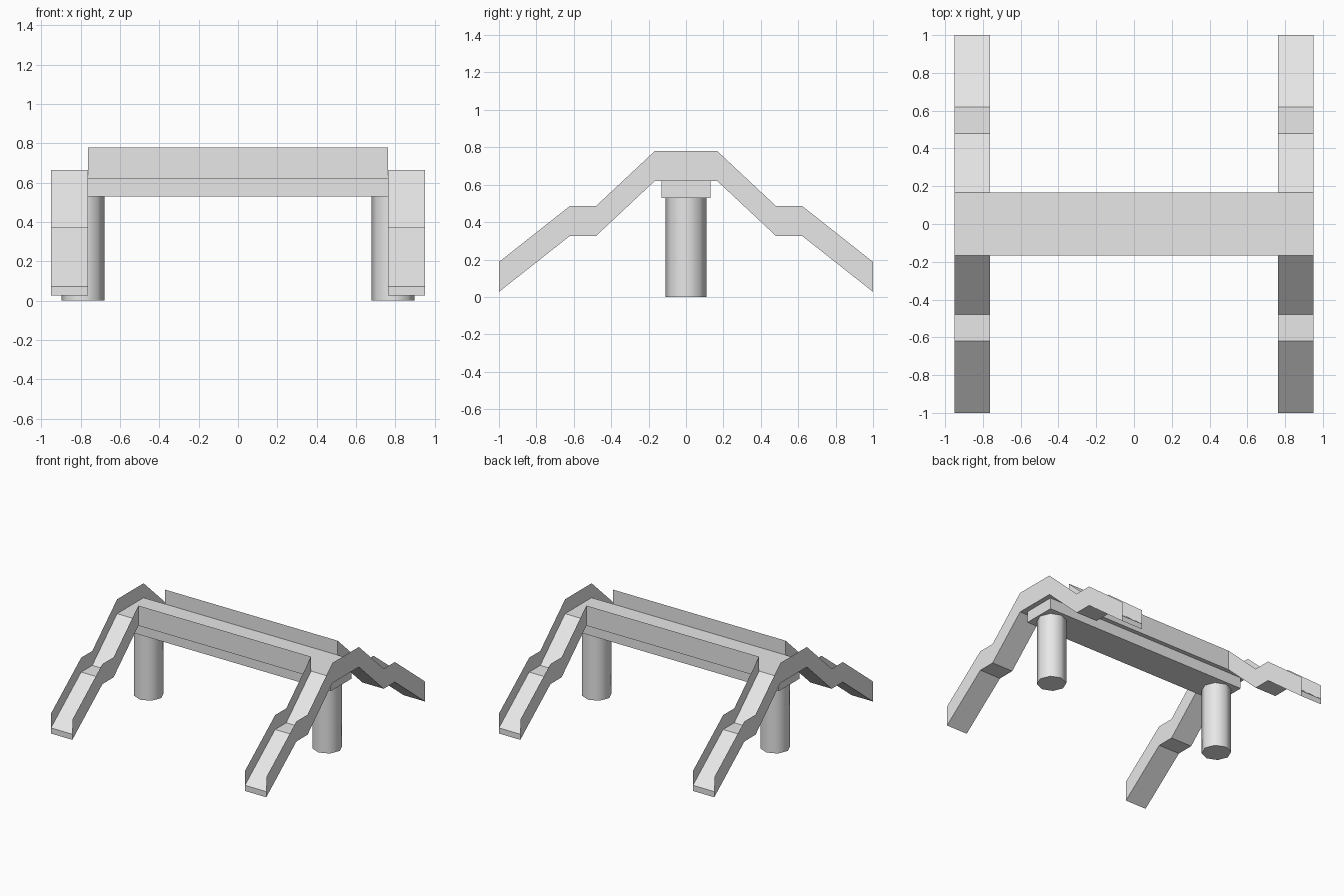
import bpy
import bmesh
import math

if "Cube" in bpy.data.objects:
    bpy.data.objects.remove(bpy.data.objects["Cube"], do_unlink=True)

# Dimensions
OUTER, INNER = 0.95, 0.762       # stair flight, x range
HALF = 0.167                     # half width of the deck
WALL, SLAB = 0.16, 0.045         # parapet height and slab thickness
DECK_Z, BEAM_Z = 0.62, 0.53
# Underside of one flight, from the deck down: (y, z)
flight = [(-HALF, DECK_Z), (-0.48, 0.327), (-0.62, 0.327), (-1.0, 0.027)]

concrete = bpy.data.materials.new("light_grey_concrete")
concrete.use_nodes = True
colour = (0.8, 0.8, 0.8, 1.0)
concrete.diffuse_color = colour
concrete.node_tree.nodes["Principled BSDF"].inputs["Base Color"].default_value = colour


def finish(name, bm, mirror=(False, False)):
    """Turn a bmesh into an object, mirrored across x and/or y."""
    mesh = bpy.data.meshes.new(name)
    bm.to_mesh(mesh)
    bm.free()
    mesh.materials.append(concrete)
    obj = bpy.data.objects.new(name, mesh)
    bpy.context.collection.objects.link(obj)
    if any(mirror):
        mod = obj.modifiers.new("mirror", 'MIRROR')
        mod.use_axis = (mirror[0], mirror[1], False)
        mod.use_mirror_merge = False
    return obj


def face(bm, points):
    return bm.faces.new([bm.verts.new(p) for p in points])


def strip(bm, path, x0, x1, rise, up):
    """Sheet following a (y, z) path, spanning x0 to x1."""
    rows = [[bm.verts.new((x, y, z + rise)) for x in (x0, x1)] for y, z in path]
    for a, b in zip(rows, rows[1:]):
        bm.faces.new((a[0], b[0], b[1], a[1]) if up else (a[0], a[1], b[1], b[0]))


def side_wall(name, path, x, outward, mirror):
    """Thin parapet sheet in a plane of constant x."""
    bm = bmesh.new()
    loop = [(x, y, z) for y, z in path] + [(x, y, z + WALL) for y, z in reversed(path)]
    f = face(bm, loop)
    f.normal_update()
    if f.normal.x * outward < 0:
        f.normal_flip()
    return finish(name, bm, mirror)


# Stair flights: top, underside and the foot edge
bm = bmesh.new()
strip(bm, flight, INNER, OUTER, SLAB, True)
strip(bm, flight, INNER, OUTER, 0, False)
foot_y, foot_z = flight[-1]
face(bm, [(INNER, foot_y, foot_z), (OUTER, foot_y, foot_z),
          (OUTER, foot_y, foot_z + SLAB), (INNER, foot_y, foot_z + SLAB)])
finish("stair_flights", bm, (True, True))

# Parapets beside the stairs; the outer one runs past the deck end
full_path = flight[::-1] + [(-y, z) for y, z in flight]
side_wall("outer_parapets", full_path, OUTER, 1, (True, False))
side_wall("inner_stair_parapets", flight, INNER, -1, (True, True))

# Deck slab: top and underside
bm = bmesh.new()
across = [(HALF, DECK_Z), (-HALF, DECK_Z)]
strip(bm, across, -OUTER, OUTER, SLAB, True)
strip(bm, across, -OUTER, OUTER, 0, False)
finish("deck", bm)

# Parapets along the deck
bm = bmesh.new()
face(bm, [(-INNER, -HALF, DECK_Z), (INNER, -HALF, DECK_Z),
          (INNER, -HALF, DECK_Z + WALL), (-INNER, -HALF, DECK_Z + WALL)])
finish("deck_parapets", bm, (False, True))

# Beam under the deck
bm = bmesh.new()
bmesh.ops.create_cube(bm, size=1)
bmesh.ops.scale(bm, vec=(1.82, 0.264, DECK_Z - BEAM_Z), verts=bm.verts)
bmesh.ops.translate(bm, vec=(0, 0, (DECK_Z + BEAM_Z) / 2), verts=bm.verts)
finish("support_beam", bm)

# Eight-sided smooth columns
bm = bmesh.new()
bmesh.ops.create_cone(bm, cap_ends=True, segments=8, radius1=0.109,
                      radius2=0.109, depth=BEAM_Z)
bmesh.ops.translate(bm, vec=(0.788, 0, BEAM_Z / 2), verts=bm.verts)
columns = finish("columns", bm, (True, False))
bpy.ops.object.select_all(action='DESELECT')
columns.select_set(True)
bpy.context.view_layer.objects.active = columns
bpy.ops.object.shade_smooth_by_angle(angle=math.radians(60))
